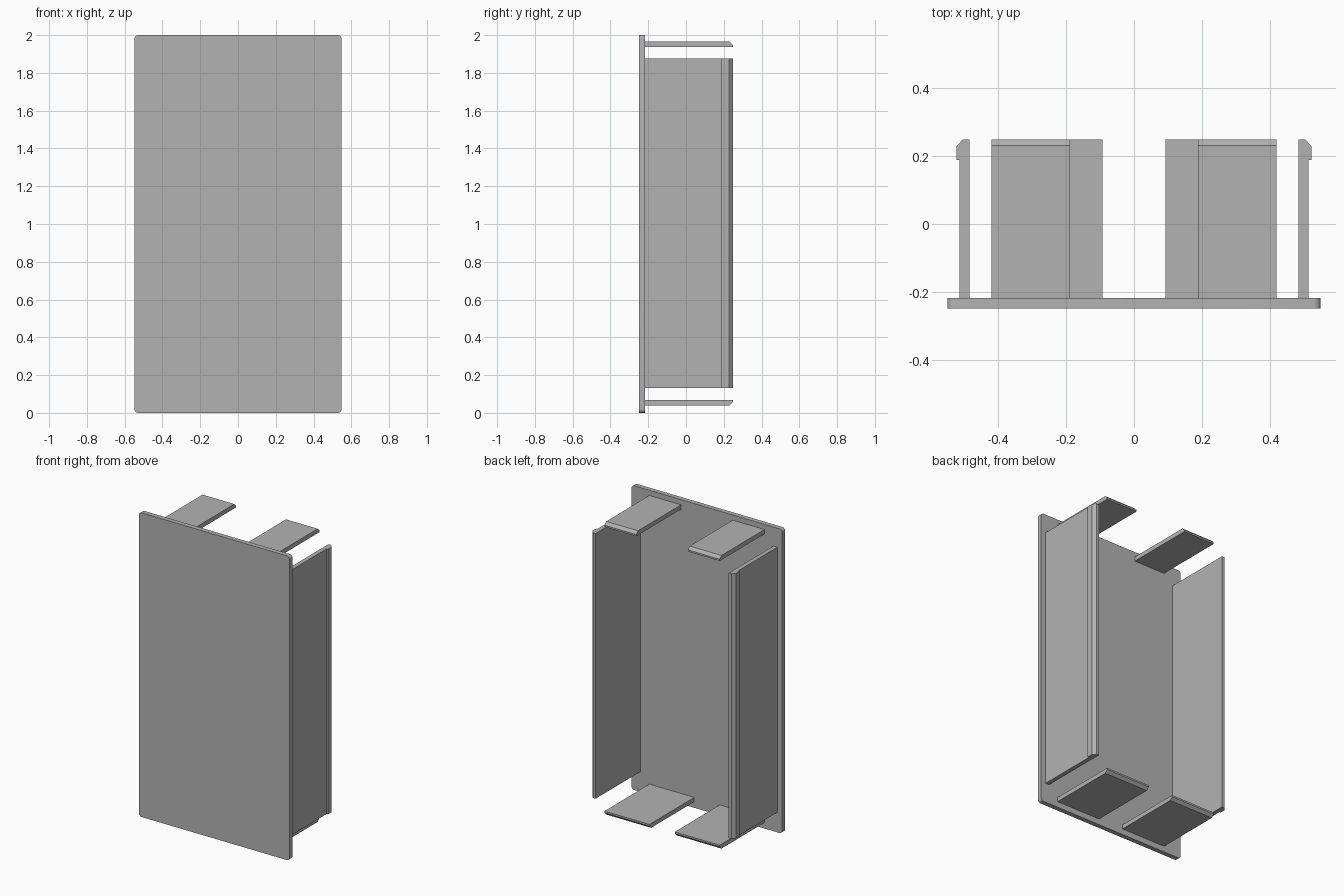
import bpy, bmesh, math
from mathutils import Vector

cube = bpy.data.objects.get("Cube")
if cube:
    bpy.data.objects.remove(cube, do_unlink=True)

grey = bpy.data.materials.new("plain_grey")
grey.use_nodes = True
colour = (0.45, 0.45, 0.45, 1)
grey.diffuse_color = colour
grey.node_tree.nodes["Principled BSDF"].inputs["Base Color"].default_value = colour


def prism(name, profile, extrude):
    """Extrude a closed 3D outline into a solid part."""
    bm = bmesh.new()
    face = bm.faces.new([bm.verts.new(p) for p in profile])
    moved = bmesh.ops.extrude_face_region(bm, geom=[face])["geom"]
    bmesh.ops.translate(bm, vec=Vector(extrude),
                        verts=[v for v in moved if isinstance(v, bmesh.types.BMVert)])
    bmesh.ops.recalc_face_normals(bm, faces=bm.faces)
    mesh = bpy.data.meshes.new(name)
    bm.to_mesh(mesh)
    bm.free()
    mesh.materials.append(grey)
    obj = bpy.data.objects.new(name, mesh)
    bpy.context.collection.objects.link(obj)
    return obj


BACK, PLATE_BACK, FRONT = 0.248, -0.217, -0.248

# Cover plate with rounded corners
half_w, radius, steps = 0.548, 0.02, 6
outline = []
for quarter, (sx, sz) in enumerate([(1, 1), (-1, 1), (-1, -1), (1, -1)]):
    for i in range(steps + 1):
        a = (quarter + i / steps) * math.pi / 2
        outline.append((sx * (half_w - radius) + radius * math.cos(a), FRONT,
                        1 + sz * (1 - radius) + radius * math.sin(a)))
plate = prism("cover_plate", outline, (0, PLATE_BACK - FRONT, 0))
bpy.context.view_layer.objects.active = plate
plate.select_set(True)
bpy.ops.object.shade_smooth_by_angle(angle=math.radians(30))

# Side walls with a hooked, chamfered lip
wall = [(0.484, PLATE_BACK), (0.513, PLATE_BACK), (0.513, 0.188), (0.522, 0.188),
        (0.522, 0.228), (0.503, BACK), (0.484, BACK)]
# Tabs chamfered on the outer back edge: (y, z) for top and bottom
top_tab = [(PLATE_BACK, 1.937), (PLATE_BACK, 1.966), (0.23, 1.966),
           (BACK, 1.948), (BACK, 1.937)]
bottom_tab = [(y, 2.005 - z) for y, z in top_tab]

for side, s in (("left", 1), ("right", -1)):
    prism(side + "_wall", [(s * x, y, 0.132) for x, y in wall], (0, 0, 1.743))
    prism(side + "_top_tab", [(s * 0.188, y, z) for y, z in top_tab], (s * 0.231, 0, 0))
    prism(side + "_bottom_tab", [(s * 0.092, y, z) for y, z in bottom_tab], (s * 0.327, 0, 0))
